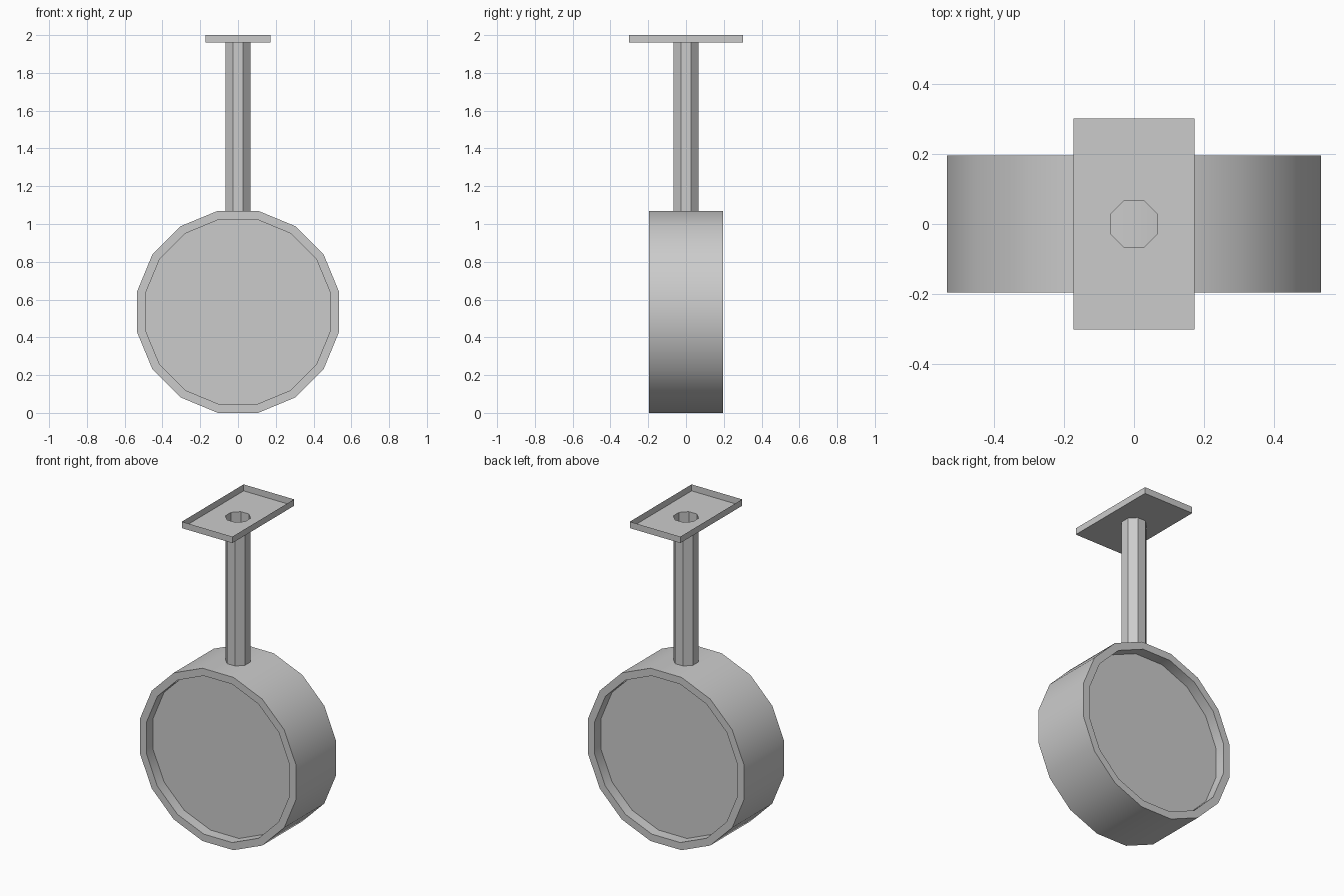
import bpy, bmesh, math
from mathutils import Matrix, Vector

if "Cube" in bpy.data.objects:
    bpy.data.objects.remove(bpy.data.objects["Cube"])


def ring(bm, apothem, z, sides):
    """Regular polygon of vertices with flats facing the axes."""
    r = apothem / math.cos(math.pi / sides)
    return [bm.verts.new((r * math.cos((i + 0.5) * math.tau / sides),
                          r * math.sin((i + 0.5) * math.tau / sides), z))
            for i in range(sides)]


def skin(bm, a, b):
    """Quads between two vertex rings of equal count."""
    n = len(a)
    for i in range(n):
        j = (i + 1) % n
        bm.faces.new((a[i], a[j], b[j], b[i]))


def finish(bm, name):
    me = bpy.data.meshes.new(name)
    bm.to_mesh(me)
    bm.free()
    ob = bpy.data.objects.new(name, me)
    bpy.context.collection.objects.link(ob)
    return ob


def lathe(name, profile, sides, capped, matrix=Matrix()):
    bm = bmesh.new()
    rings = [ring(bm, r, z, sides) for r, z in profile]
    for a, b in zip(rings, rings[1:]):
        skin(bm, a, b)
    if capped:
        bm.faces.new(rings[0][::-1])
        bm.faces.new(rings[-1])
    bm.transform(matrix)
    return finish(bm, name)


# Drum lying along y, with a recessed disc on each side
R, RIM, HALF, FACE = 0.535, 0.49, 0.196, 0.13
drum = lathe("drum",
             [(RIM, -FACE), (RIM, -HALF), (R, -HALF),
              (R, HALF), (RIM, HALF), (RIM, FACE)],
             16, True,
             Matrix.Translation((0, 0, R)) @ Matrix.Rotation(math.pi / 2, 4, 'X'))
bpy.context.view_layer.objects.active = drum
drum.select_set(True)
bpy.ops.object.shade_smooth_by_angle(angle=math.radians(30))

# Octagonal open tube
POLE, BASE, TOP = 0.067, 1.96, 2.0
lathe("pole", [(POLE, 2 * R), (POLE, BASE)], 8, False)

# Open-topped mounting tray with a hole over the tube
bm = bmesh.new()
corners = [(-1, -1), (1, -1), (1, 1), (-1, 1)]
low, high = [[bm.verts.new((0.173 * x, 0.302 * y, z)) for x, y in corners]
             for z in (BASE, TOP)]
hole = ring(bm, POLE, BASE, 8)
edges = [bm.edges.new((loop[i - 1], loop[i]))
         for loop in (low, hole) for i in range(len(loop))]
bmesh.ops.triangle_fill(bm, edges=edges, use_beauty=True, normal=Vector((0, 0, -1)))
for f in bm.faces:
    f.normal_update()
    if f.normal.z > 0:
        f.normal_flip()
skin(bm, low, high)
finish(bm, "mounting_tray")
